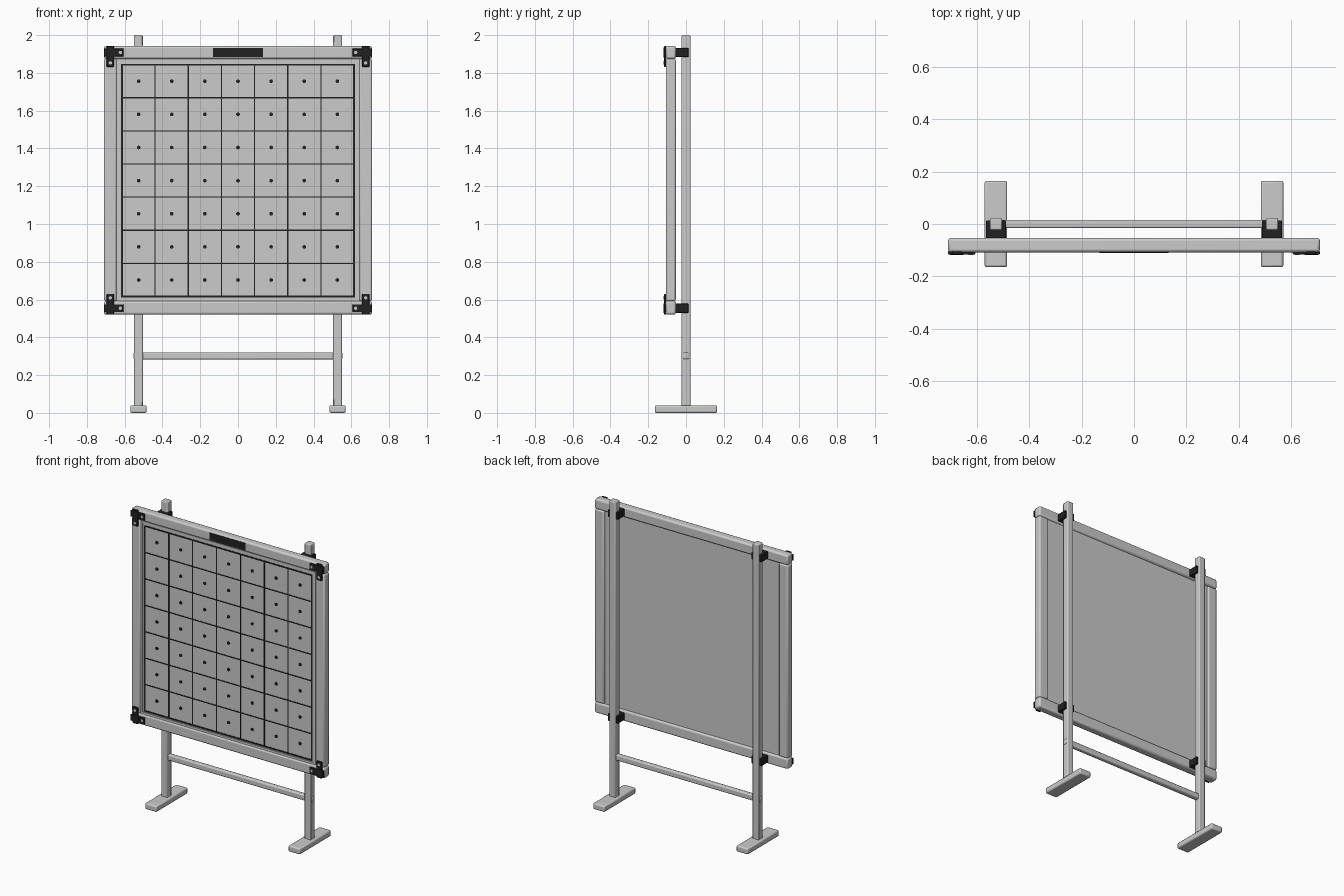
import bpy, math

if "Cube" in bpy.data.objects:
    bpy.data.objects.remove(bpy.data.objects["Cube"])


def material(name, v):
    m = bpy.data.materials.new(name)
    m.diffuse_color = (v, v, v, 1)
    m.use_nodes = True
    m.node_tree.nodes["Principled BSDF"].inputs["Base Color"].default_value = m.diffuse_color
    return m


GREY = material("light grey", 0.6)
DARK = material("charcoal", 0.015)


def box(name, x, y, z, mat, bevel=0.0, segments=2):
    """Box spanning the (min, max) ranges x, y and z."""
    bpy.ops.mesh.primitive_cube_add(
        size=1, location=[(a + b) / 2 for a, b in (x, y, z)])
    o = bpy.context.object
    o.name = name
    o.scale = [b - a for a, b in (x, y, z)]
    bpy.ops.object.transform_apply(location=False, rotation=False, scale=True)
    o.data.materials.append(mat)
    if bevel:
        m = o.modifiers.new("soft edges", "BEVEL")
        m.width, m.segments = bevel, segments
        bpy.ops.object.shade_smooth_by_angle()
    return o


def disc(name, x, z, y_front, y_back, r, mat, sides=16):
    """Short cylinder facing the front."""
    bpy.ops.mesh.primitive_cylinder_add(
        vertices=sides, radius=r, depth=y_back - y_front,
        location=(x, (y_front + y_back) / 2, z), rotation=(math.pi / 2, 0, 0))
    o = bpy.context.object
    o.name = name
    o.data.materials.append(mat)
    bpy.ops.object.shade_smooth_by_angle()
    return o


def span(c, half):
    return (c - half, c + half)


F, B = -0.108, -0.053          # front and back of the board frame
Z0, Z1 = 0.52, 1.942           # bottom and top of the board frame
POST = 0.527

# Stand: posts, feet and cross bar
for s in (-1, 1):
    box("post", span(s * POST, 0.0235), (-0.0235, 0.0235), (0.02, 2.0), GREY, 0.006)
    box("foot", span(s * POST, 0.043), (-0.165, 0.165), (0.0, 0.04), GREY, 0.008)
box("cross_bar", (-0.553, 0.553), (-0.016, 0.016), (0.283, 0.321), GREY, 0.007)

# Board frame: full-width rails with side stiles between them
for z in ((Z0, 0.592), (1.874, Z1)):
    box("frame_rail", (-0.71, 0.71), (F, B), z, GREY, 0.011)
for s in (-1, 1):
    box("frame_stile", span(s * 0.676, 0.034), (F + 0.001, B - 0.001),
        (0.592, 1.874), GREY, 0.009)

# Board panel and inner trim
PF = -0.099
box("panel", (-0.65, 0.65), (PF, -0.066), (0.585, 1.88), GREY)
for s in (-1, 1):
    box("trim_side", span(s * 0.635, 0.007), (PF - 0.004, PF + 0.004), (0.592, 1.874), GREY)
    box("trim_level", (-0.628, 0.628), (PF - 0.004, PF + 0.004),
        span(1.233 + s * 0.634, 0.007), GREY)

# Seven by seven grid of lines with a stud in each cell
N, STEP, CZ = 7, 0.1754, 1.2297
HALF = N * STEP / 2
for i in range(N + 1):
    t = -HALF + i * STEP
    w = 0.0045 if i in (0, N) else 0.003
    box("grid_upright", span(t, w), (PF - 0.003, PF + 0.001), span(CZ, HALF + 0.004), DARK)
    box("grid_level", (-HALF, HALF), (PF - 0.003, PF + 0.001), span(CZ + t, w), DARK)
for i in range(N):
    for j in range(N):
        disc("stud", -HALF + (i + 0.5) * STEP, CZ - HALF + (j + 0.5) * STEP,
             PF - 0.005, PF + 0.001, 0.01, DARK, 10)

# Dark plate on the top rail
box("header_plate", (-0.132, 0.132), (F - 0.003, F + 0.002), (1.885, 1.932), DARK)

# Corner brackets with screws, and clamps from the frame to the posts
for sx in (-1, 1):
    for zc, d in ((1.908, -1), (0.554, 1)):
        cx = sx * 0.676
        box("bracket_arm", span(sx * 0.658, 0.052), (F - 0.008, F + 0.003),
            span(zc, 0.021), DARK, 0.003)
        box("bracket_leg", span(cx, 0.019), (F - 0.0075, F + 0.003),
            span(zc + d * 0.021, 0.055), DARK, 0.003)
        disc("bracket_hub", cx, zc, F - 0.01, F, 0.026, DARK)
        disc("screw", sx * 0.623, zc, F - 0.01, F, 0.009, GREY, 12)
        disc("screw", cx, zc + d * 0.055, F - 0.01, F, 0.009, GREY, 12)
        box("clamp", span(sx * POST, 0.038), (B - 0.005, 0.013),
            span(zc, 0.024), DARK, 0.003)
